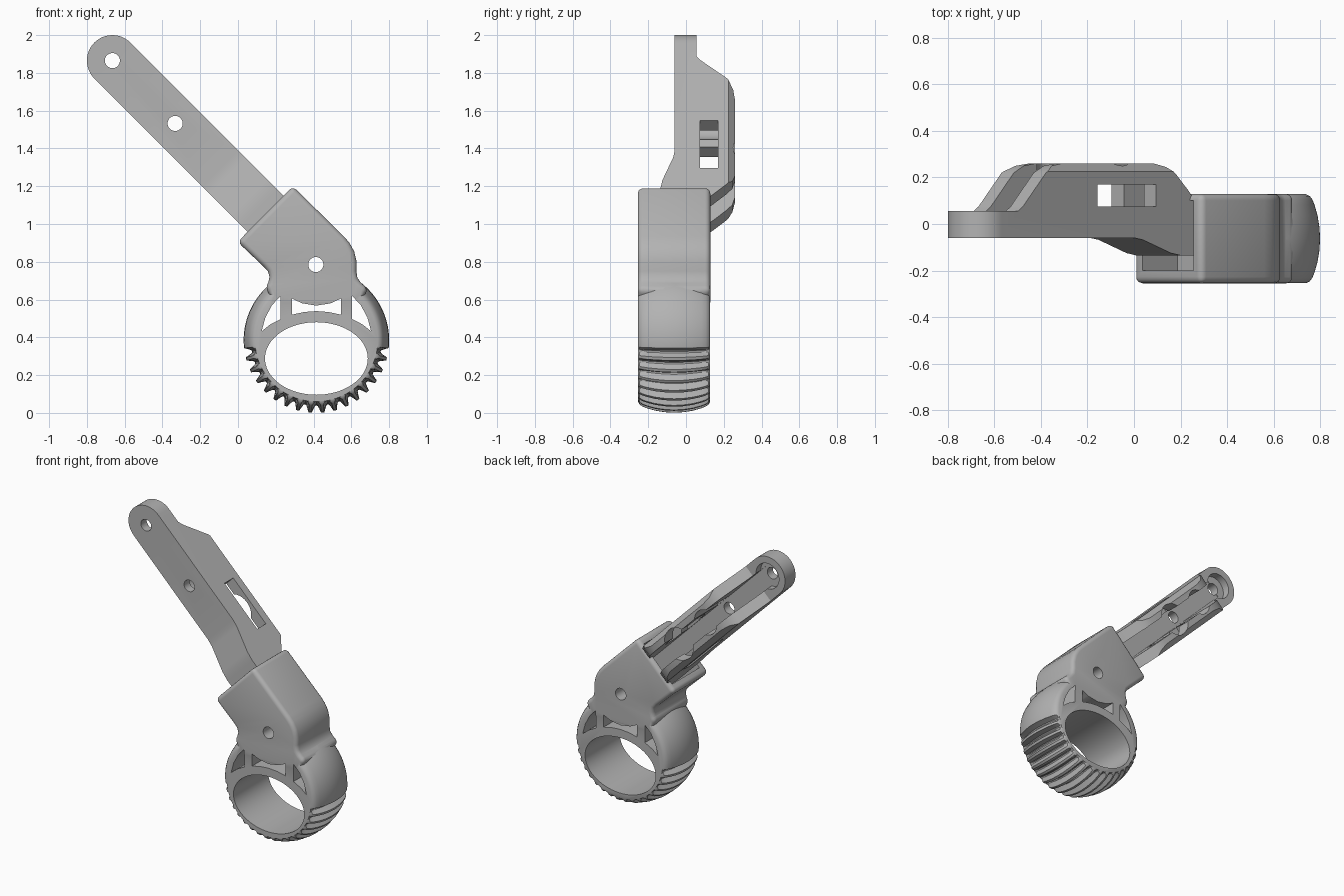
import bpy, bmesh, math
from mathutils import Matrix, Vector

cube = bpy.data.objects.get("Cube")
if cube:
    bpy.data.objects.remove(cube, do_unlink=True)

grey = bpy.data.materials.new("plain grey")
grey.use_nodes = True
colour = (0.45, 0.45, 0.45, 1)
grey.diffuse_color = colour
grey.node_tree.nodes["Principled BSDF"].inputs["Base Color"].default_value = colour

WORLD = Matrix.Identity(4)
# Arm frame: origin at the end hole, x runs down the arm, z across it
ARM = Matrix.Translation((-0.665, 0, 1.865)) @ Matrix.Rotation(math.radians(45), 4, 'Y')
MID_Y, HALF_Y = -0.063, 0.192


def loft(name, slices, frame=WORLD):
    """Closed solid through matching point loops."""
    bm = bmesh.new()
    loops = [[bm.verts.new(frame @ Vector(p)) for p in s] for s in slices]
    for a, b in zip(loops, loops[1:]):
        for i in range(len(a)):
            j = (i + 1) % len(a)
            bm.faces.new((a[i], a[j], b[j], b[i]))
    bm.faces.new(loops[0])
    bm.faces.new(loops[-1])
    bmesh.ops.recalc_face_normals(bm, faces=bm.faces)
    mesh = bpy.data.meshes.new(name)
    bm.to_mesh(mesh)
    bm.free()
    mesh.materials.append(grey)
    obj = bpy.data.objects.new(name, mesh)
    bpy.context.collection.objects.link(obj)
    return obj


def prism(name, outline, lo, hi, axis=1, frame=WORLD):
    """Extrude a 2D outline along one axis of a frame."""
    def place(p, h):
        q = list(p)
        q.insert(axis, h)
        return q
    return loft(name, [[place(p, h) for p in outline] for h in (lo, hi)], frame)


def oval(x, z, rx, rz, n=48):
    return [(x + rx * math.cos(math.tau * i / n), z + rz * math.sin(math.tau * i / n))
            for i in range(n)]


def rect(a0, b0, a1, b1):
    return [(a0, b0), (a1, b0), (a1, b1), (a0, b1)]


def apply(obj, mod):
    bpy.context.view_layer.objects.active = obj
    bpy.ops.object.modifier_apply(modifier=mod.name)


def combine(obj, other, operation='DIFFERENCE'):
    mod = obj.modifiers.new("combine", 'BOOLEAN')
    mod.operation = operation
    mod.solver = 'EXACT'
    mod.object = other
    apply(obj, mod)
    bpy.data.objects.remove(other, do_unlink=True)


def smooth(obj):
    bpy.ops.object.select_all(action='DESELECT')
    obj.select_set(True)
    bpy.context.view_layer.objects.active = obj
    bpy.ops.object.shade_smooth_by_angle(angle=math.radians(32))


# Arm: side profile, trimmed by a rounded plan and a chamfered section
side = [(-0.2, -0.06), (0.81, -0.06), (0.86, -0.068), (1.03, -0.125), (1.09, -0.135),
        (1.32, -0.135), (1.32, 0.06), (1.2, 0.07), (1.14, 0.14), (1.06, 0.215),
        (1.02, 0.245), (0.96, 0.26), (0.4, 0.26), (0.33, 0.25), (0.27, 0.22),
        (0.13, 0.075), (0.1, 0.055), (-0.2, 0.055)]
arm = prism("arm", side, -0.3, 0.3, 2, ARM)
R = 0.135
plan = [(R * math.cos(t), R * math.sin(t))
        for t in (math.pi * (0.5 + i / 24) for i in range(25))]
plan += [(1.4, -R), (1.4, R)]
combine(arm, prism("arm_plan", plan, -0.5, 0.5, 1, ARM), 'INTERSECT')
section = [(-0.3, 0.36), (0, 0.36), (0.26, 0.1), (0.26, -0.1), (0, -0.36), (-0.3, -0.36)]
combine(arm, prism("arm_section", section, -0.5, 1.5, 0, ARM), 'INTERSECT')

# Back channel, round pockets, side slot and bolt holes
combine(arm, prism("channel", rect(0.0, -0.06, 1.5, 0.06), 0.0, 0.5, 1, ARM))
for u, r, floor in ((0, 0.088, 0.003), (0.47, 0.085, 0.006), (0.76, 0.11, 0.009)):
    combine(arm, prism("pocket", oval(u, 0, r, r), floor, 0.5, 1, ARM))
combine(arm, prism("slot", rect(0.585, 0.075, 0.94, 0.17), -0.4, 0.4, 2, ARM))
for u in (0, 0.47):
    combine(arm, prism("bolt_hole", oval(u, 0, 0.04, 0.04, 32), -0.5, 0.5, 1, ARM))
smooth(arm)

# Socket housing with rounded edges
outline = [(-0.002, 0.905), (0.135, 0.775), (0.158, 0.75), (0.167, 0.72), (0.16, 0.69),
           (0.145, 0.665), (0.2, 0.56), (0.63, 0.56), (0.69, 0.655), (0.65, 0.69),
           (0.632, 0.715), (0.627, 0.75), (0.628, 0.8), (0.615, 0.855), (0.59, 0.9),
           (0.56, 0.935), (0.29, 1.2)]
ring_housing = prism("ring_housing", outline, MID_Y - HALF_Y, MID_Y + HALF_Y)
bevel = ring_housing.modifiers.new("round", 'BEVEL')
bevel.width = 0.028
bevel.segments = 4
bevel.limit_method = 'ANGLE'
bevel.angle_limit = math.radians(40)
bevel.use_clamp_overlap = False
apply(ring_housing, bevel)

# Barrel-shaped ring with tread grooves around its lower half
CX, CZ, STEPS, GROOVES, PITCH = 0.415, 0.385, 288, 17, 10


def ring_loop(y, radius, depth):
    pts = []
    for i in range(STEPS):
        deg = 360 * i / STEPS
        k = max(0, min(GROOVES - 1, round((deg - 190) / PITCH)))
        d = (deg - 190 - k * PITCH) / 2.9
        r = radius - depth * math.sqrt(max(0, 1 - d * d))
        t = math.radians(deg)
        pts.append((CX + r * math.cos(t), MID_Y + y, CZ + r * math.sin(t)))
    return pts


half = [(0.0, 0.385, 0.04), (0.05, 0.382, 0.04), (0.1, 0.374, 0.04), (0.145, 0.361, 0.037),
        (0.168, 0.352, 0.03), (0.183, 0.341, 0.015), (0.191, 0.325, 0)]
stations = [(-y, r, d) for y, r, d in reversed(half[1:])] + half
ring = loft("ring", [ring_loop(*s) for s in stations])
combine(ring_housing, ring, 'UNION')

# Oval opening, pivot hole and the three windows over the arch
combine(ring_housing, prism("opening", oval(CX, 0.288, 0.272, 0.192, 72), -1, 1))
combine(ring_housing, prism("pivot_hole", oval(0.412, 0.785, 0.04, 0.04, 32), -1, 1))
corner = [(0.125, 0.432), (0.17, 0.468), (0.226, 0.497), (0.226, 0.62), (0.18, 0.57),
          (0.145, 0.505)]
middle = [(0.286, 0.52), (0.35, 0.534), (CX, 0.539), (0.48, 0.534), (0.544, 0.52),
          (0.544, 0.605), (0.49, 0.58), (CX, 0.568), (0.34, 0.58), (0.286, 0.605)]
for window in (corner, middle, [(2 * CX - x, z) for x, z in corner]):
    combine(ring_housing, prism("window", window, -1, 1))

# Mouth that receives the arm
mouth = rect(1.0, -0.155, 1.36, 0.155)
combine(ring_housing, prism("mouth", mouth, -0.2, 0.1, 1, ARM))
smooth(ring_housing)
